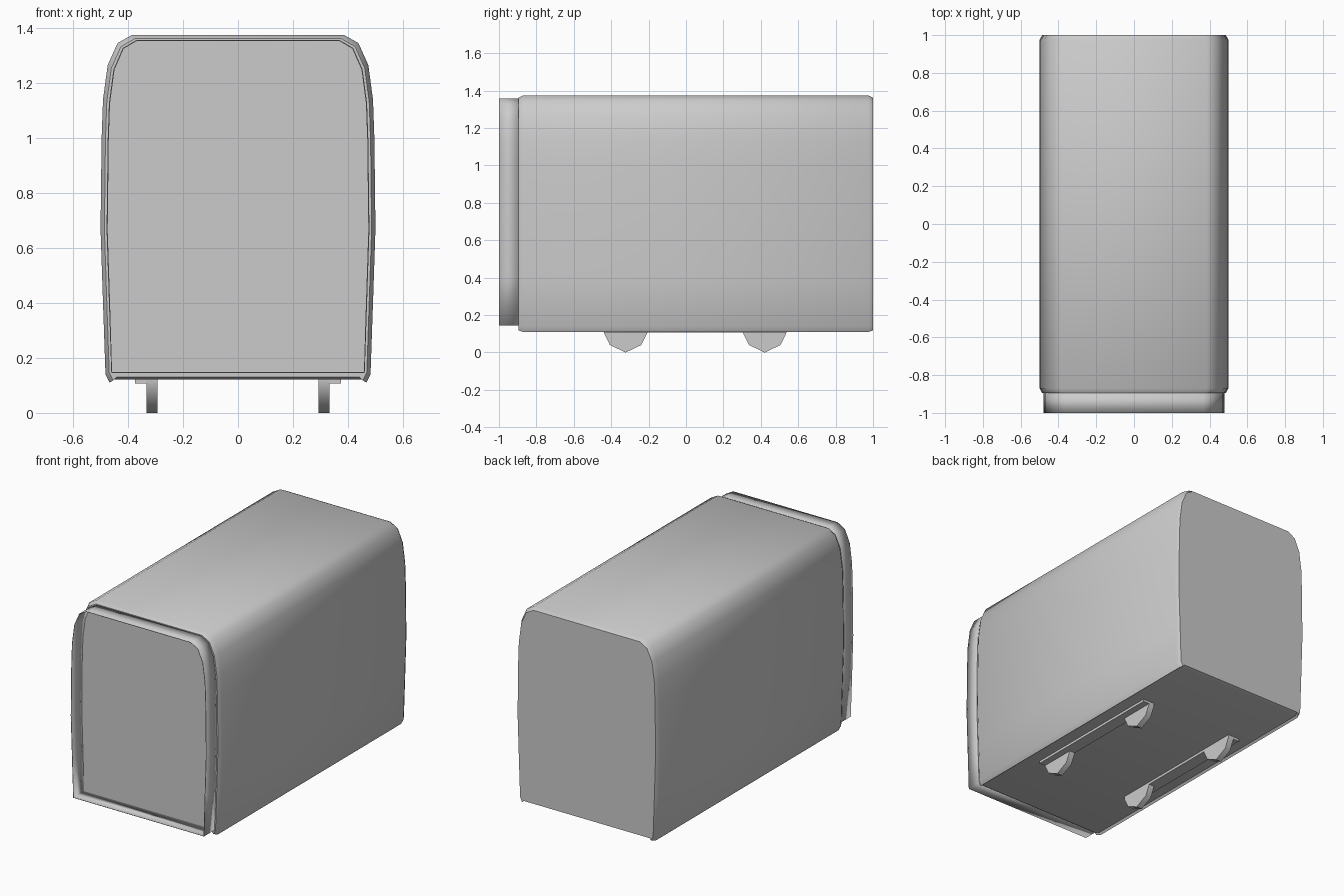
import bpy, bmesh, math

cube = bpy.data.objects.get("Cube")
if cube:
    bpy.data.objects.remove(cube, do_unlink=True)

grey = bpy.data.materials.new("light_grey")
grey.use_nodes = True
grey.diffuse_color = (0.6, 0.6, 0.6, 1)
grey.node_tree.nodes["Principled BSDF"].inputs["Base Color"].default_value = (0.6, 0.6, 0.6, 1)

# Right half of the casing outline (x, z), bottom to top
LIP = [(0.455, 0.122), (0.467, 0.11)]
SIDE = [(0.482, 0.14), (0.491, 0.4), (0.5, 0.67), (0.496, 1.0), (0.491, 1.14),
        (0.474, 1.265), (0.438, 1.345), (0.385, 1.375)]


def loft(name, half, stations, caps):
    """Skin a mirrored half outline along y; station = (y, half width, bottom, top)."""
    outline = half + [(-x, z) for x, z in reversed(half)]
    low = min(z for x, z in half)
    high = max(z for x, z in half)
    bm = bmesh.new()
    rings = []
    for y, width, bottom, top in stations:
        scale = (top - bottom) / (high - low)
        rings.append([bm.verts.new((x * width / 0.5, y, bottom + (z - low) * scale))
                      for x, z in outline])
    n = len(outline)
    for a, b in zip(rings, rings[1:]):
        for i in range(n):
            j = (i + 1) % n
            bm.faces.new((a[i], a[j], b[j], b[i]))
    if caps:
        bm.faces.new(rings[0])
        bm.faces.new(rings[-1])
    bmesh.ops.recalc_face_normals(bm, faces=bm.faces)
    return finish(name, bm)


def finish(name, bm):
    mesh = bpy.data.meshes.new(name)
    bm.to_mesh(mesh)
    bm.free()
    mesh.materials.append(grey)
    obj = bpy.data.objects.new(name, mesh)
    bpy.context.collection.objects.link(obj)
    bpy.ops.object.select_all(action='DESELECT')
    obj.select_set(True)
    bpy.context.view_layer.objects.active = obj
    bpy.ops.object.shade_smooth_by_angle(angle=math.radians(40))
    return obj


# Long casing with softened ends
loft("casing", LIP + SIDE,
     [(-0.895, 0.486, 0.118, 1.362), (-0.87, 0.5, 0.11, 1.375),
      (0.975, 0.5, 0.11, 1.375), (1.0, 0.486, 0.118, 1.362)], True)

# Open sleeve around the recessed front panel
sleeve = loft("front_sleeve", SIDE,
              [(-1.0, 0.478, 0.145, 1.357), (-0.89, 0.478, 0.145, 1.357)], False)
wall = sleeve.modifiers.new("wall", 'SOLIDIFY')
wall.thickness = 0.004
wall.offset = -1

# Four angular feet and the thin rails that hold them
FOOT = [(-0.116, 0.125), (-0.116, 0.105), (-0.084, 0.04), (0, 0),
        (0.084, 0.04), (0.116, 0.105), (0.116, 0.125)]
for side, sign in (("left", 1), ("right", -1)):
    for place, y0 in (("front", -0.323), ("back", 0.421)):
        bm = bmesh.new()
        face = bm.faces.new([bm.verts.new((sign * 0.293, y0 + y, z)) for y, z in FOOT])
        out = bmesh.ops.extrude_face_region(bm, geom=[face])
        moved = [v for v in out["geom"] if isinstance(v, bmesh.types.BMVert)]
        bmesh.ops.translate(bm, verts=moved, vec=(sign * 0.039, 0, 0))
        bmesh.ops.recalc_face_normals(bm, faces=bm.faces)
        finish(f"{place}_{side}_foot", bm)

    bm = bmesh.new()
    bmesh.ops.create_cube(bm, size=1)
    bmesh.ops.scale(bm, verts=bm.verts, vec=(0.082, 0.976, 0.02))
    bmesh.ops.translate(bm, verts=bm.verts, vec=(sign * 0.334, 0.049, 0.116))
    finish(f"{side}_foot_rail", bm)
